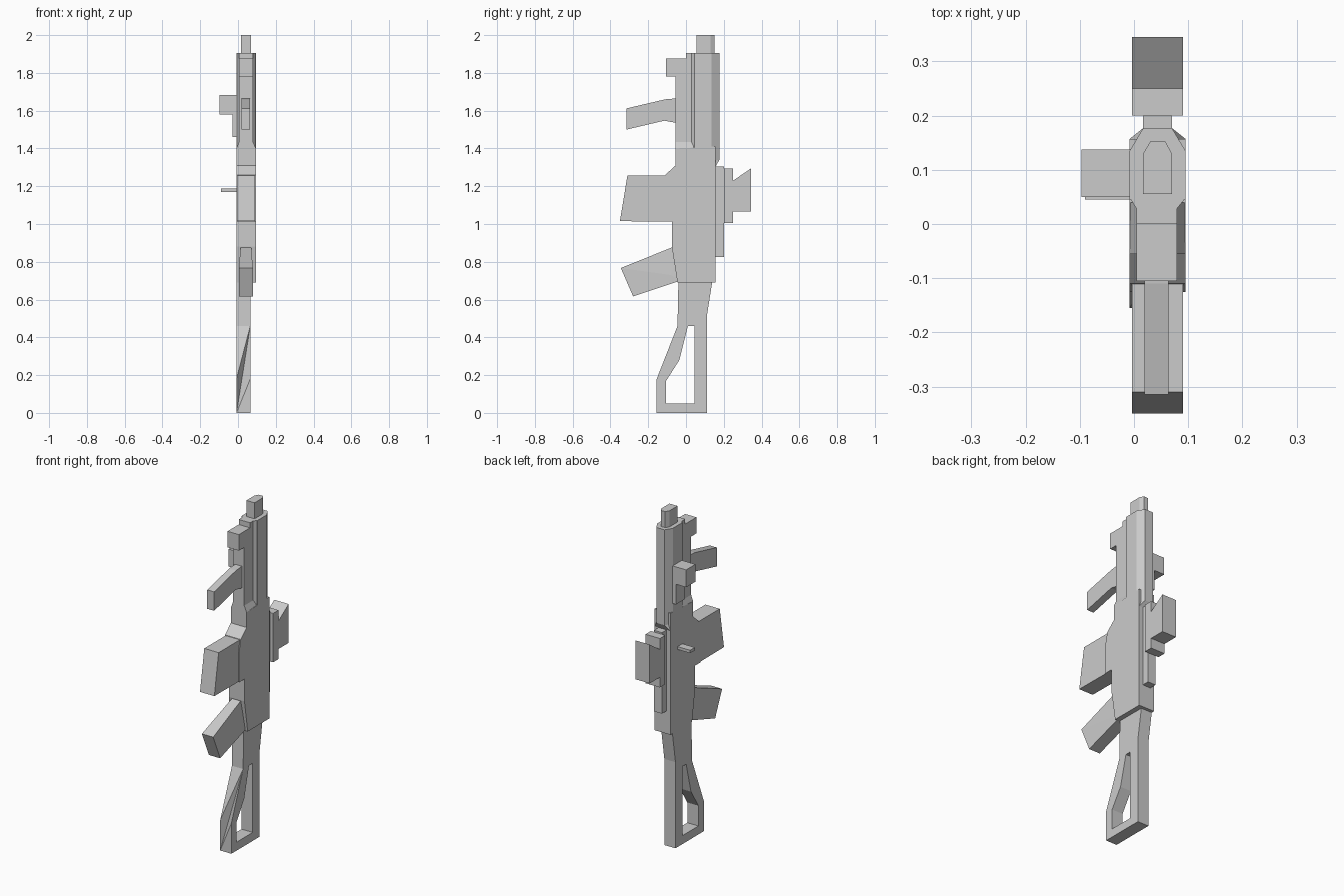
import bpy
import bmesh
from itertools import product
from mathutils import Vector

old = bpy.data.objects.get("Cube")
if old:
    bpy.data.objects.remove(old, do_unlink=True)

grey = bpy.data.materials.new("plain grey")
grey.use_nodes = True
grey.diffuse_color = (0.6, 0.6, 0.6, 1)
grey.node_tree.nodes["Principled BSDF"].inputs["Base Color"].default_value = (0.6, 0.6, 0.6, 1)


def finish(name, bm):
    bmesh.ops.recalc_face_normals(bm, faces=bm.faces)
    mesh = bpy.data.meshes.new(name)
    bm.to_mesh(mesh)
    bm.free()
    mesh.materials.append(grey)
    obj = bpy.data.objects.new(name, mesh)
    bpy.context.collection.objects.link(obj)
    return obj


def hull(name, points):
    bm = bmesh.new()
    for p in points:
        bm.verts.new(p)
    bmesh.ops.convex_hull(bm, input=bm.verts)
    bmesh.ops.dissolve_limit(bm, angle_limit=0.01, verts=bm.verts, edges=bm.edges)
    return finish(name, bm)


def box(name, xs, ys, zs):
    return hull(name, product(xs, ys, zs))


def prism_mesh(xs, *loops):
    """Side profile (y, z), with optional holes, extruded across x."""
    bm = bmesh.new()
    for loop in loops:
        verts = [bm.verts.new((xs[0], y, z)) for y, z in loop]
        for a, b in zip(verts, verts[1:] + verts[:1]):
            bm.edges.new((a, b))
    bmesh.ops.triangle_fill(bm, edges=bm.edges[:], use_beauty=True)
    new = bmesh.ops.extrude_face_region(bm, geom=bm.faces[:])["geom"]
    moved = [v for v in new if isinstance(v, bmesh.types.BMVert)]
    bmesh.ops.translate(bm, verts=moved, vec=(xs[1] - xs[0], 0, 0))
    return bm


def prism(name, xs, loop):
    return finish(name, prism_mesh(xs, loop))


WIDE = (-0.008, 0.095)
MID = (-0.004, 0.09)
SLIM = (0.005, 0.079)
NARROW = (0.017, 0.07)

# Receiver and its tapers into the handguard
prism("receiver", WIDE, [(-0.045, 0.69), (0.157, 0.69), (0.157, 1.31), (0.157, 1.41),
                         (-0.055, 1.40), (-0.055, 1.31), (-0.11, 1.26), (-0.125, 1.19),
                         (-0.125, 1.012), (-0.075, 1.012), (-0.075, 0.88)])
hull("front_shoulder", [(x, y, 1.40) for x, y in product(WIDE, (-0.055, 0.04))]
     + [(x, y, 1.435) for x, y in product(SLIM, (-0.055, 0.04))])
hull("rear_shoulder", [(x, y, 1.305) for x, y in product(WIDE, (0.1, 0.157))]
     + [(x, 0.177, 1.34) for x in NARROW] + [(x, 0.135, 1.34) for x in WIDE])

# Handguard with bevelled section
section = [(x, y) for xs, y in ((NARROW, 0.177), (WIDE, 0.135), (WIDE, 0.045),
                                (SLIM, 0.03), (SLIM, 0.0)) for x in xs]
guard = [(x, y) for x, y in section if y > 0.04]
hull("handguard", [(x, y, z) for x, y in guard for z in (1.34, 1.905)])
lower = [(x, y) for xs, y in ((WIDE, 0.048), (SLIM, 0.028)) for x in xs]
hull("handguard_bevel", [(x, y, z) for x, y in lower for z in (1.40, 1.905)])
box("handguard_lower", SLIM, (0.0, 0.03), (1.40, 1.905))
box("handguard_front", SLIM, (-0.055, 0.0), (1.40, 1.875))
box("front_block", SLIM, (-0.105, 0.0), (1.78, 1.875))

# Muzzle
tip = [(x, y) for xs, y in ((NARROW, 0.055), (NARROW, 0.13), ((0.03, 0.058), 0.152)) for x in xs]
hull("muzzle", [(x, y, z) for x, y in tip for z in (1.9, 2.0)])

# Grips and magazine
prism("foregrip", (0.019, 0.064), [(-0.05, 1.665), (-0.11, 1.66), (-0.315, 1.612),
                                   (-0.315, 1.5), (-0.115, 1.547), (-0.05, 1.535)])
prism("magazine", MID, [(-0.1, 1.257), (-0.31, 1.257), (-0.35, 1.015), (-0.07, 1.013)])
hull("pistol_grip", [(x, y, z) for x in SLIM for y, z in
                     ((-0.345, 0.767), (-0.28, 0.617), (-0.08, 0.73), (-0.03, 0.70))]
     + [(x, y, 0.875) for x in (0.013, 0.07) for y in (-0.077, -0.03)])

# Rear rail and sight
box("rear_rail", NARROW, (0.15, 0.2), (0.825, 1.305))
box("sight_base", MID, (0.2, 0.25), (1.005, 1.295))
prism("sight", MID, [(0.245, 1.065), (0.345, 1.065), (0.345, 1.295), (0.25, 1.23), (0.245, 1.23)])

# Side attachment and handle
box("side_block", (-0.097, 0.0), (0.05, 0.137), (1.58, 1.683))
box("side_plate", (-0.03, 0.0), (0.05, 0.137), (1.46, 1.683))
box("charging_handle", (-0.09, 0.0), (0.045, 0.09), (1.17, 1.187))

# Open stock, with its toe folded along a diagonal
X0, X1 = -0.008, 0.065
bm = prism_mesh((X0, X1),
                [(-0.04, 0.70), (-0.045, 0.46), (-0.155, 0.18), (-0.155, 0),
                 (0.11, 0), (0.11, 0.51), (0.14, 0.70)],
                [(0.045, 0.46), (0.01, 0.46), (-0.035, 0.28), (-0.105, 0.17),
                 (-0.105, 0.05), (0.045, 0.05)])


def find(x, y, z):
    return min(bm.verts, key=lambda v: (v.co - Vector((x, y, z))).length)


toe = [(-0.045, 0.46), (-0.155, 0.18), (-0.155, 0)]
a0, b0, c0 = [find(X0, *p) for p in toe]
a1, b1, c1 = [find(X1, *p) for p in toe]
front = {a0, b0, c0, a1, b1, c1}
old_faces = [f for f in bm.faces if set(f.verts) <= front and len(f.verts) == 4]
bmesh.ops.delete(bm, geom=old_faces, context="FACES_ONLY")
for tri in ((a1, a0, b0), (a1, b0, c0), (a1, c0, b1), (b1, c0, c1)):
    if not bm.edges.get(tri[:2]):
        bm.edges.new(tri[:2])
    bm.faces.new(tri)
finish("stock", bm)
